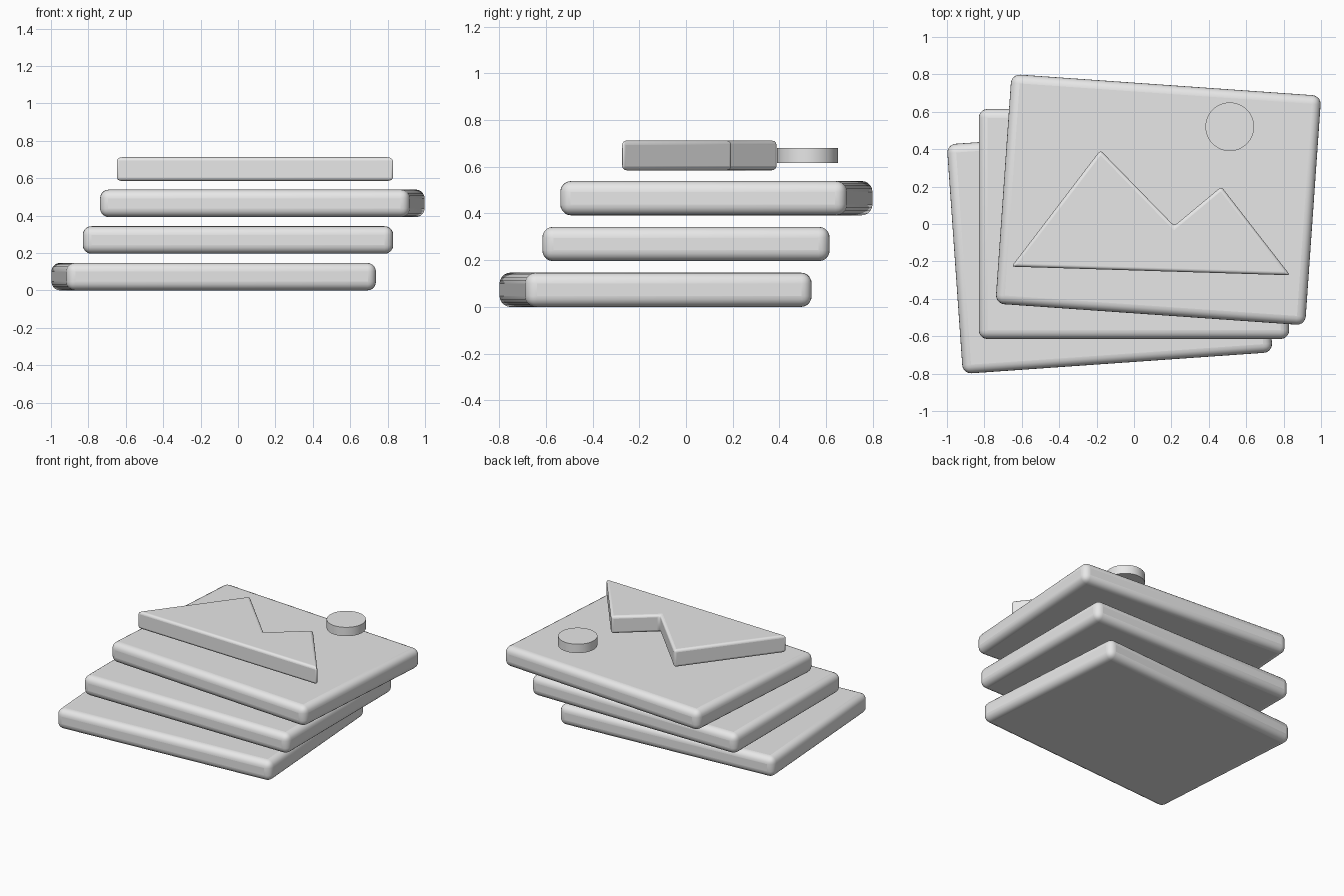
import bpy
import bmesh
from math import radians
from mathutils import Matrix, Vector

if "Cube" in bpy.data.objects:
    bpy.data.objects.remove(bpy.data.objects["Cube"], do_unlink=True)

grey = bpy.data.materials.new("plain_grey")
grey.use_nodes = True
colour = (0.8, 0.8, 0.8, 1)
grey.diffuse_color = colour
grey.node_tree.nodes["Principled BSDF"].inputs["Base Color"].default_value = colour


def finish(name, bm, bevel=0, segments=4):
    """Turn a bmesh into a smooth-shaded object with rounded edges."""
    bmesh.ops.recalc_face_normals(bm, faces=bm.faces)
    mesh = bpy.data.meshes.new(name)
    bm.to_mesh(mesh)
    bm.free()
    mesh.materials.append(grey)
    obj = bpy.data.objects.new(name, mesh)
    bpy.context.collection.objects.link(obj)
    if bevel:
        mod = obj.modifiers.new("rounded_edges", "BEVEL")
        mod.width = bevel
        mod.segments = segments
        mod.limit_method = "ANGLE"
        mod.angle_limit = radians(30)
    bpy.ops.object.select_all(action="DESELECT")
    obj.select_set(True)
    bpy.context.view_layer.objects.active = obj
    bpy.ops.object.shade_smooth_by_angle(angle=radians(35))
    return obj


# Three stacked picture cards, fanned out by a small turn and shift
THICK = 0.147
for level, name in enumerate(("bottom_card", "middle_card", "top_card")):
    step = level - 1
    bm = bmesh.new()
    bmesh.ops.create_cube(bm, size=1)
    bmesh.ops.scale(bm, vec=(1.66, 1.23, THICK), verts=bm.verts)
    card = finish(name, bm, bevel=0.047, segments=5)
    card.location = (0.13 * step, 0.13 * step, THICK / 2 + 0.196 * level)
    card.rotation_euler.z = radians(-4 * step)

# Mountain range: an outline raised into a slab
outline = [(-0.655, -0.228), (-0.18, 0.395), (0.215, -0.01), (0.467, 0.2), (0.835, -0.274)]
bm = bmesh.new()
face = bm.faces.new([bm.verts.new((x, y, 0.585)) for x, y in outline])
raised = bmesh.ops.extrude_face_region(bm, geom=[face])
top = [v for v in raised["geom"] if isinstance(v, bmesh.types.BMVert)]
bmesh.ops.translate(bm, vec=Vector((0, 0, 0.127)), verts=top)
finish("mountains", bm, bevel=0.018)

# Sun disc
bm = bmesh.new()
bmesh.ops.create_cone(bm, cap_ends=True, segments=48, radius1=0.13, radius2=0.13,
                      depth=0.065, matrix=Matrix.Translation((0.512, 0.52, 0.648)))
finish("sun", bm)
